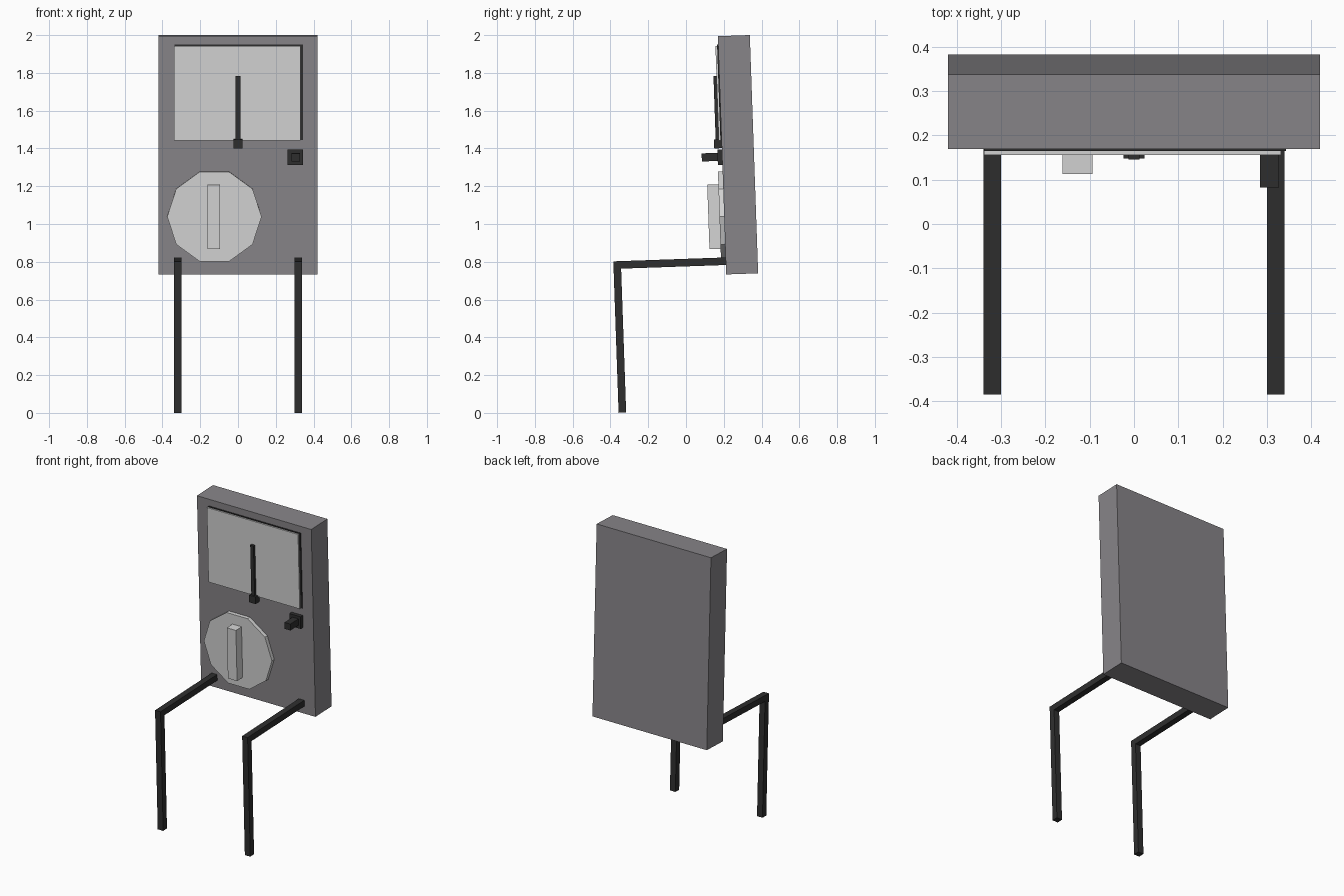
import bpy, math
from mathutils import Matrix

if "Cube" in bpy.data.objects:
    bpy.data.objects.remove(bpy.data.objects["Cube"])

# Whole device leans back 2 degrees about the lower front edge of its case
LEAN = Matrix.Translation((0, 0.213, 0.733)) @ Matrix.Rotation(math.radians(2), 4, 'X')


def material(name, rgb):
    m = bpy.data.materials.new(name)
    m.diffuse_color = (*rgb, 1)
    m.use_nodes = True
    m.node_tree.nodes["Principled BSDF"].inputs["Base Color"].default_value = m.diffuse_color
    return m


GREY = material("case_grey", (0.245, 0.235, 0.25))
LIGHT = material("light_grey", (0.66, 0.66, 0.66))
BLACK = material("black", (0.028, 0.028, 0.028))


def finish(name, mat, local):
    ob = bpy.context.object
    ob.name = name
    ob.data.transform(local)
    ob.matrix_world = LEAN
    ob.data.materials.append(mat)
    return ob


def box(name, mat, x, y, z):
    """Box from (min, max) ranges; y = 0 is the case front, z = 0 its bottom."""
    bpy.ops.mesh.primitive_cube_add(size=1)
    rs = (x, y, z)
    mid = [(a + b) / 2 for a, b in rs]
    size = [b - a for a, b in rs]
    return finish(name, mat, Matrix.Translation(mid) @ Matrix.Diagonal((*size, 1)))


# Case
box("case", GREY, (-0.42, 0.42), (0, 0.169), (0, 1.262))

# Meter display: dark backing showing at the top and right, light face, needle
box("display_backing", BLACK, (-0.337, 0.343), (-0.006, 0.002), (0.712, 1.217))
box("display_face", LIGHT, (-0.338, 0.332), (-0.015, -0.006), (0.709, 1.211))
box("needle", BLACK, (-0.012, 0.012), (-0.031, -0.012), (0.69, 1.053))
box("needle_hub", BLACK, (-0.024, 0.024), (-0.04, 0.002), (0.669, 0.717))

# Small push button on a square base
box("button_base", BLACK, (0.262, 0.343), (-0.024, 0.002), (0.581, 0.663))
box("button_stem", BLACK, (0.284, 0.327), (-0.108, -0.02), (0.602, 0.645))

# Ten-sided selector dial with a grip bar
bpy.ops.mesh.primitive_cylinder_add(vertices=10, radius=0.25, depth=0.027)
finish("dial", LIGHT, Matrix.Translation((-0.125, -0.0115, 0.307))
       @ Matrix.Rotation(math.pi / 2, 4, 'X') @ Matrix.Rotation(math.pi / 2, 4, 'Z'))
box("dial_grip", LIGHT, (-0.161, -0.094), (-0.084, -0.02), (0.137, 0.478))

# Two bent legs
for side, x in (("left", (-0.34, -0.30)), ("right", (0.30, 0.34))):
    box(side + "_leg_arm", BLACK, x, (-0.595, 0.002), (0.05, 0.09))
    box(side + "_leg_post", BLACK, x, (-0.595, -0.555), (-0.712, 0.05))
